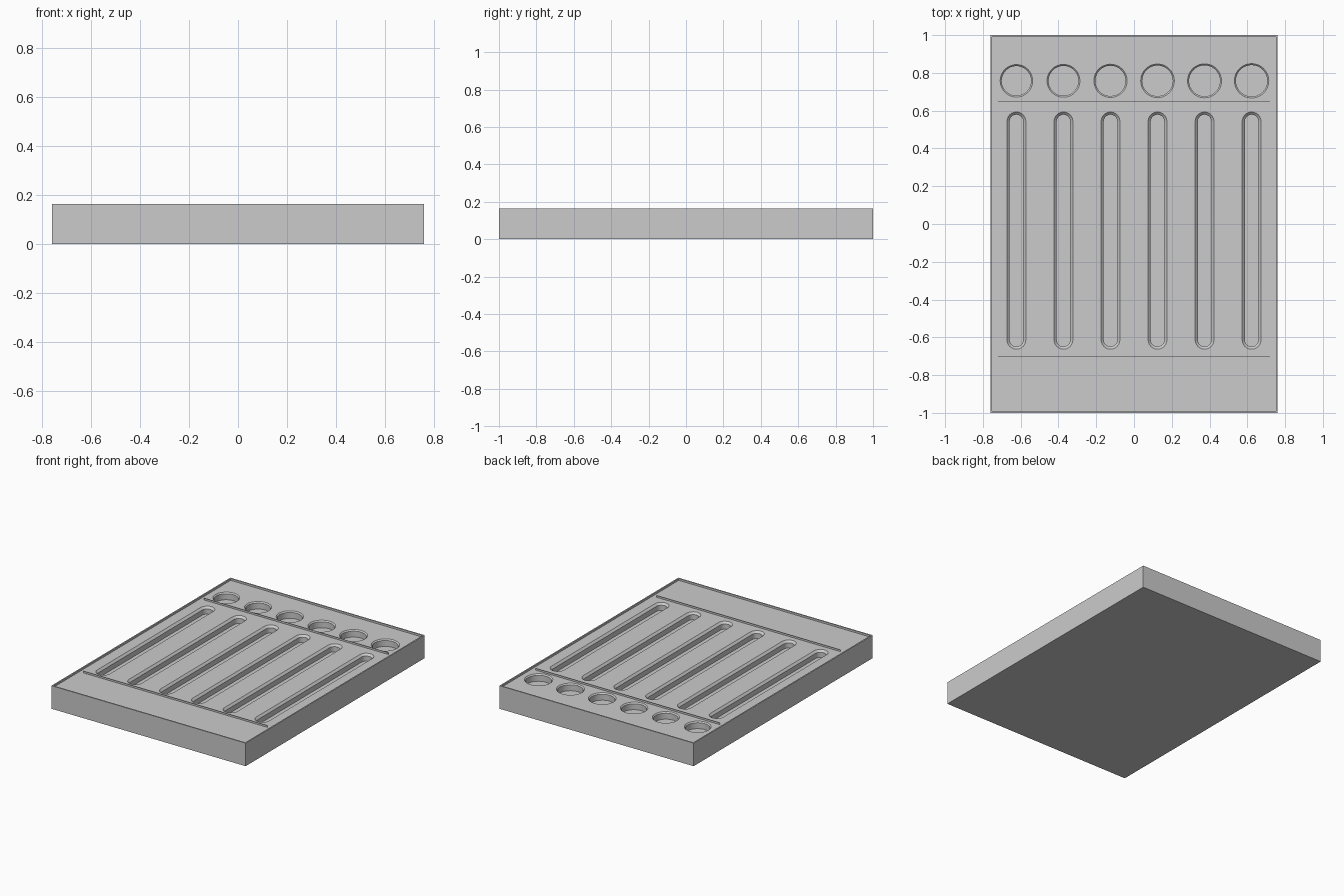
import bpy, bmesh, math

cube = bpy.data.objects.get("Cube")
if cube:
    bpy.data.objects.remove(cube)

WIDTH, LENGTH, HEIGHT = 1.52, 2.0, 0.163
LIP, RECESS = 0.013, 0.013
FLOOR = HEIGHT - RECESS
SPACING = 0.249

grey = bpy.data.materials.new("plain grey")
grey.use_nodes = True
grey.diffuse_color = (0.6, 0.6, 0.6, 1)
grey.node_tree.nodes["Principled BSDF"].inputs["Base Color"].default_value = (0.6, 0.6, 0.6, 1)


def make_object(name, bm):
    bmesh.ops.recalc_face_normals(bm, faces=bm.faces)
    mesh = bpy.data.meshes.new(name)
    bm.to_mesh(mesh)
    bm.free()
    mesh.materials.append(grey)
    obj = bpy.data.objects.new(name, mesh)
    bpy.context.collection.objects.link(obj)
    return obj


def add_box(bm, size, centre):
    verts = bmesh.ops.create_cube(bm, size=1)["verts"]
    bmesh.ops.scale(bm, vec=size, verts=verts)
    bmesh.ops.translate(bm, vec=centre, verts=verts)


def add_pocket(bm, x, y, half_run, outer, inner, depth, steps=24):
    """Rounded pocket with a chamfered mouth; half_run 0 gives a round hole."""
    bevel = outer - inner
    over = 0.01
    rings = []
    for radius, z in ((inner, FLOOR - depth), (inner, FLOOR - bevel),
                      (outer + over, FLOOR + over)):
        ring = []
        for end in (0, 1):
            shift = half_run if end == 0 else -half_run
            for i in range(steps + (1 if half_run else 0)):
                a = math.pi * (end + i / steps)
                ring.append(bm.verts.new((x + radius * math.cos(a),
                                          y + shift + radius * math.sin(a), z)))
        rings.append(ring)
    for low, high in zip(rings, rings[1:]):
        for i in range(len(low)):
            j = (i + 1) % len(low)
            bm.faces.new((low[i], low[j], high[j], high[i]))
    bm.faces.new(rings[0][::-1])
    bm.faces.new(rings[-1])


# Tray block with a thin raised lip around its top
bm = bmesh.new()
add_box(bm, (WIDTH, LENGTH, HEIGHT), (0, 0, HEIGHT / 2))
top = max(bm.faces, key=lambda f: f.calc_center_median().z)
bmesh.ops.inset_region(bm, faces=[top], thickness=LIP)
sunk = bmesh.ops.extrude_face_region(bm, geom=[top])
bmesh.ops.translate(bm, vec=(0, 0, -RECESS),
                    verts=[v for v in sunk["geom"] if isinstance(v, bmesh.types.BMVert)])
if top.is_valid:
    bmesh.ops.delete(bm, geom=[top], context="FACES_ONLY")
tray = make_object("tray", bm)

# Six round wells at the back and six long slots in front of them
bm = bmesh.new()
for i in range(6):
    x = (i - 2.5) * SPACING
    add_pocket(bm, x, 0.758, 0, 0.086 + 0.001 * i, 0.078 + 0.001 * i, 0.05)
    add_pocket(bm, x, -0.035, 0.578, 0.05, 0.036, 0.05, 12)
cutter = make_object("pocket_cutter", bm)
cutter.hide_render = True

cut = tray.modifiers.new("pockets", "BOOLEAN")
cut.operation = "DIFFERENCE"
cut.solver = "EXACT"
cut.object = cutter
bpy.context.view_layer.update()
result = bpy.data.meshes.new_from_object(
    tray.evaluated_get(bpy.context.evaluated_depsgraph_get()))
tray.modifiers.clear()
tray.data = result
bpy.data.objects.remove(cutter)

# Thin upright dividers either side of the slots
for name, y in (("back_divider", 0.65), ("front_divider", -0.70)):
    bm = bmesh.new()
    add_box(bm, (1.44, 0.002, RECESS), (0, y, FLOOR + RECESS / 2))
    make_object(name, bm)

# Smooth the rounded walls, keep the corners crisp
bpy.ops.object.select_all(action="DESELECT")
tray.select_set(True)
bpy.context.view_layer.objects.active = tray
bpy.ops.object.shade_smooth_by_angle(angle=math.radians(30))
